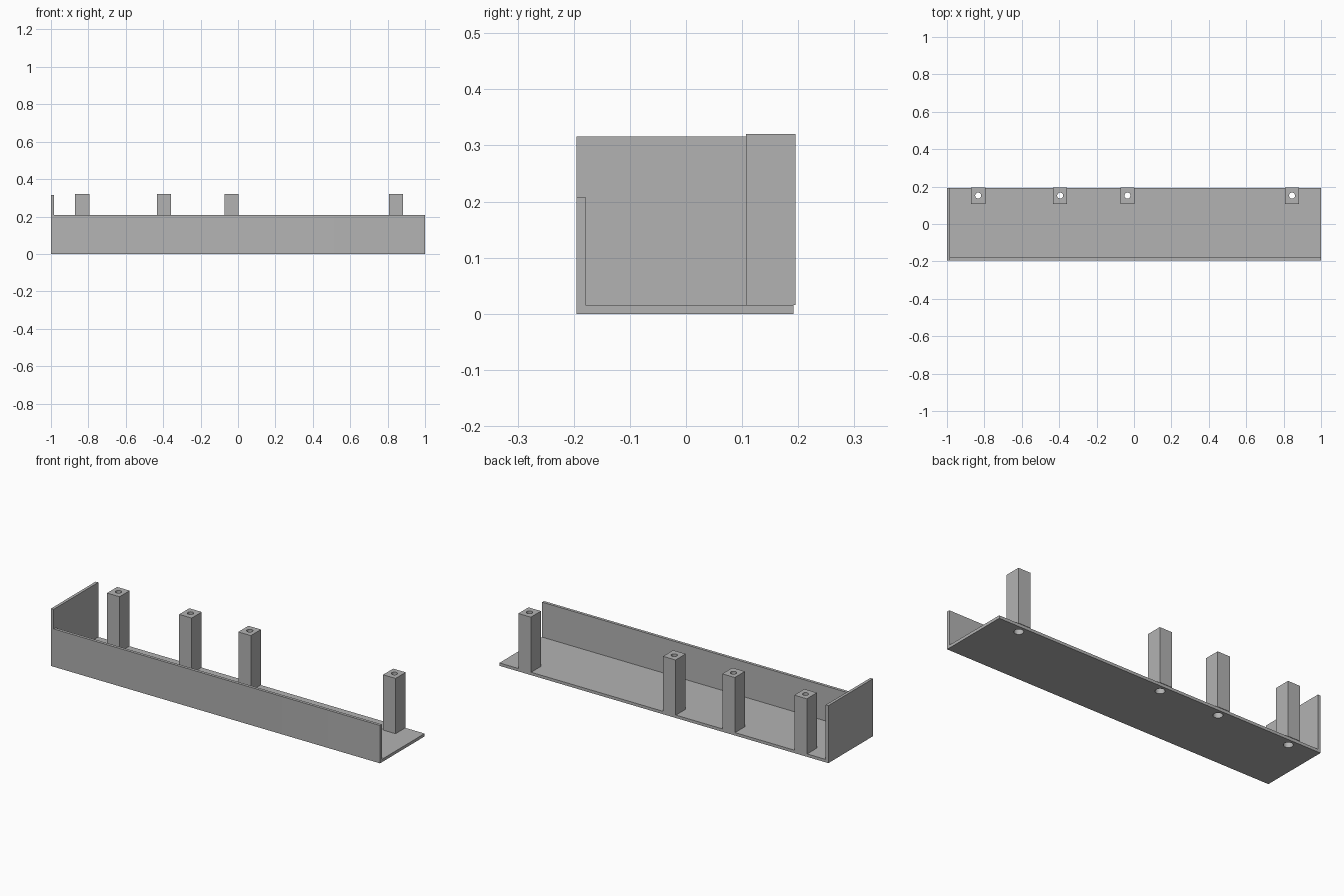
import bpy

if "Cube" in bpy.data.objects:
    bpy.data.objects.remove(bpy.data.objects["Cube"])

POST_X = (-0.833, -0.395, -0.035, 0.845)
HOLE_Y = 0.152
BACK, FRONT = 0.192, -0.195
T = 0.016

grey = bpy.data.materials.new("plain grey")
grey.diffuse_color = (0.45, 0.45, 0.45, 1)
grey.use_nodes = True
grey.node_tree.nodes["Principled BSDF"].inputs["Base Color"].default_value = grey.diffuse_color


def box(name, lo, hi):
    centre = [(a + b) / 2 for a, b in zip(lo, hi)]
    bpy.ops.mesh.primitive_cube_add(size=1, location=centre)
    ob = bpy.context.object
    ob.name = name
    ob.scale = [b - a for a, b in zip(lo, hi)]
    bpy.ops.object.transform_apply(location=True, rotation=False, scale=True)
    ob.data.materials.append(grey)
    return ob


def combine(ob, other, operation):
    mod = ob.modifiers.new("combine", 'BOOLEAN')
    mod.operation = operation
    mod.solver = 'EXACT'
    mod.object = other
    bpy.context.view_layer.objects.active = ob
    bpy.ops.object.modifier_apply(modifier=mod.name)
    bpy.data.objects.remove(other, do_unlink=True)


def drill(ob, x, radius, z0, z1):
    bpy.ops.mesh.primitive_cylinder_add(vertices=32, radius=radius, depth=z1 - z0,
                                        location=(x, HOLE_Y, (z0 + z1) / 2))
    cutter = bpy.context.object
    cutter.hide_render = True
    combine(ob, cutter, 'DIFFERENCE')


# tray: floor, low front wall and taller left end wall
tray = box("tray", (-1, FRONT, 0), (1, BACK, T))
combine(tray, box("front_wall", (-1, FRONT, 0), (1, FRONT + T, 0.208)), 'UNION')
combine(tray, box("end_wall", (-1, FRONT, 0), (-1 + T, BACK, 0.316)), 'UNION')

# screw posts: wide bore from below, narrow hole through the top
for i, x in enumerate(POST_X):
    post = box(f"screw_post_{i + 1}", (x - 0.038, 0.107, T), (x + 0.038, 0.195, 0.32))
    drill(post, x, 0.016, -0.1, 0.4)
    drill(post, x, 0.024, -0.1, 0.16)
    drill(tray, x, 0.024, -0.1, 0.1)

# smooth bores, sharp edges
for ob in list(bpy.context.scene.objects):
    bpy.ops.object.select_all(action='DESELECT')
    ob.select_set(True)
    bpy.context.view_layer.objects.active = ob
    bpy.ops.object.shade_smooth_by_angle()
